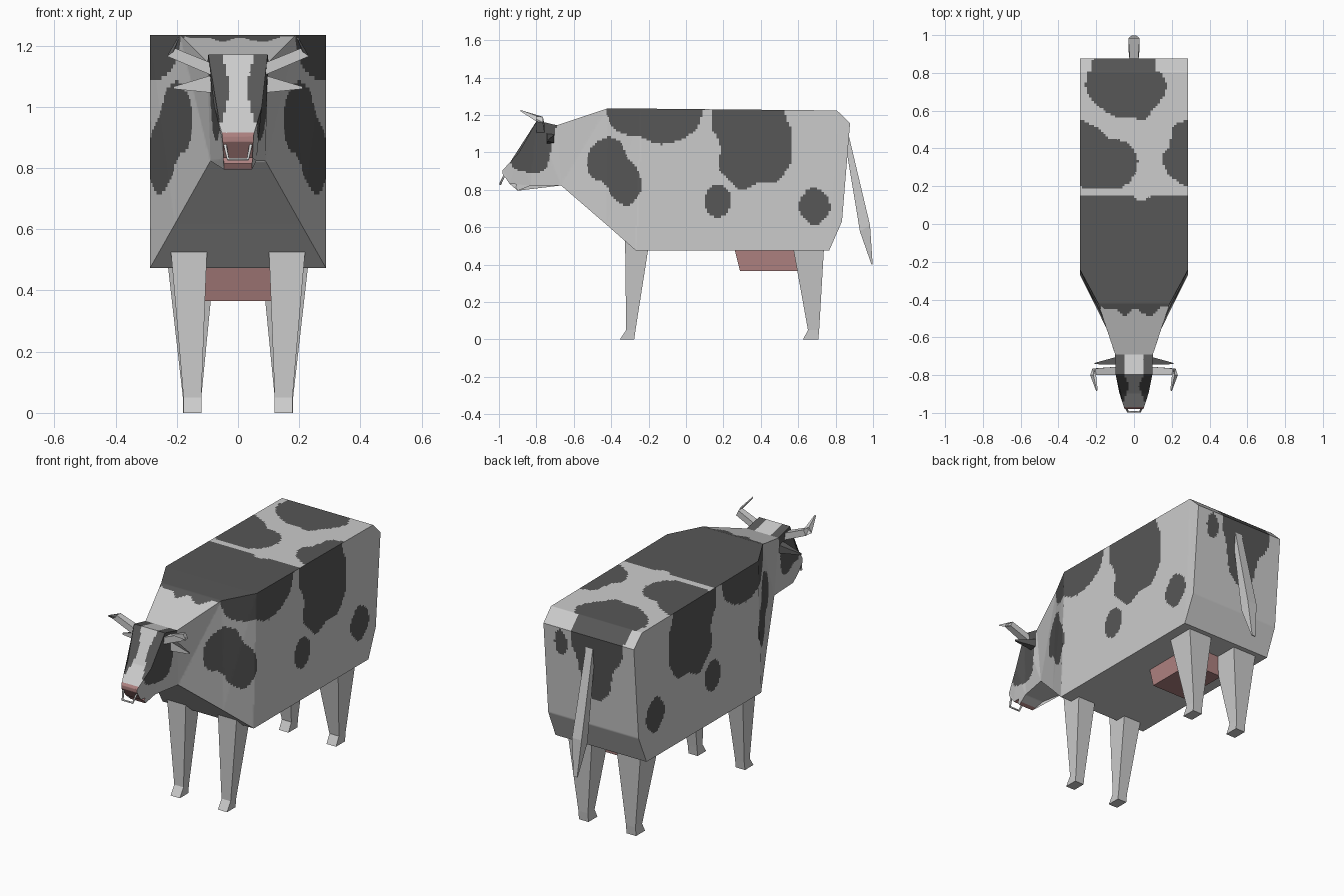
import bpy, bmesh, math
from mathutils import Vector

if "Cube" in bpy.data.objects:
    bpy.data.objects.remove(bpy.data.objects["Cube"])


def material(name, rgb):
    m = bpy.data.materials.new(name)
    m.diffuse_color = (*rgb, 1)
    m.use_nodes = True
    m.node_tree.nodes["Principled BSDF"].inputs["Base Color"].default_value = m.diffuse_color
    return m


WHITE = material("white_hide", (0.60, 0.60, 0.60))
BLACK = material("black_hide", (0.095, 0.095, 0.095))
PINK = material("pink_skin", (0.42, 0.22, 0.215))
SILVER = material("ring_metal", (0.72, 0.72, 0.72))


def finish(name, bm, mats, smooth=True):
    bmesh.ops.recalc_face_normals(bm, faces=bm.faces)
    me = bpy.data.meshes.new(name)
    bm.to_mesh(me)
    bm.free()
    ob = bpy.data.objects.new(name, me)
    bpy.context.collection.objects.link(ob)
    for m in mats:
        me.materials.append(m)
    if smooth:
        bpy.ops.object.select_all(action='DESELECT')
        ob.select_set(True)
        bpy.context.view_layer.objects.active = ob
        bpy.ops.object.shade_smooth_by_angle(angle=math.radians(46))
    return ob


def loft(rings, caps=(True, True)):
    """Skin a list of equal-length point rings."""
    bm = bmesh.new()
    vs = [[bm.verts.new(p) for p in r] for r in rings]
    n = len(rings[0])
    for a, b in zip(vs, vs[1:]):
        for i in range(n):
            j = (i + 1) % n
            bm.faces.new((a[i], a[j], b[j], b[i]))
    if caps[0]:
        bm.faces.new(vs[0])
    if caps[1]:
        bm.faces.new(vs[-1])
    return bm


def grid_cut(bm, step):
    """Slice the hide into a fine grid so patches can follow their outlines."""
    bmesh.ops.triangulate(bm, faces=bm.faces, ngon_method='EAR_CLIP')
    bmesh.ops.recalc_face_normals(bm, faces=bm.faces)
    for axis in range(3):
        cs = [v.co[axis] for v in bm.verts]
        lo, hi = min(cs), max(cs)
        no = Vector((0, 0, 0))
        no[axis] = 1
        k = math.floor(lo / step) + 1
        while k * step < hi:
            bmesh.ops.bisect_plane(bm, geom=bm.verts[:] + bm.edges[:] + bm.faces[:],
                                   dist=1e-5, plane_co=no * (k * step + 0.0003), plane_no=no)
            k += 1
    bm.normal_update()


def inside(poly, a, b):
    hit = False
    for (x1, y1), (x2, y2) in zip(poly, poly[1:] + poly[:1]):
        if (y1 > b) != (y2 > b) and a < (x2 - x1) * (b - y1) / (y2 - y1) + x1:
            hit = not hit
    return hit


def rounded(poly):
    """Round a patch outline by two passes of corner cutting."""
    for _ in range(2):
        out = []
        for (x1, y1), (x2, y2) in zip(poly, poly[1:] + poly[:1]):
            out += [(x1 * .8 + x2 * .2, y1 * .8 + y2 * .2), (x1 * .2 + x2 * .8, y1 * .2 + y2 * .8)]
        poly = out
    return poly


def oval(a, b, ra, rb):
    return [(a + ra * math.cos(t * math.pi / 8), b + rb * math.sin(t * math.pi / 8)) for t in range(16)]


# Hide patches seen from the side (y, z), top (x, y) and back (x, z)
SIDE = [rounded(p) for p in (
    [(-.51, 1.03), (-.42, 1.09), (-.35, 1.06), (-.32, .98), (-.25, .90), (-.23, .80),
     (-.305, .70), (-.39, .75), (-.43, .84), (-.51, .86), (-.535, .95)],
    [(-.43, 1.30), (-.43, 1.22), (-.395, 1.13), (-.30, 1.085), (-.245, 1.09), (-.145, 1.035),
     (-.02, 1.07), (.06, 1.12), (.095, 1.22), (.10, 1.30)],
    [(.14, 1.30), (.14, 1.22), (.13, 1.14), (.19, 1.04), (.17, .91), (.24, .84), (.295, .79),
     (.415, .85), (.485, .83), (.57, .95), (.567, 1.12), (.52, 1.22), (.50, 1.30)],
    [(.66, .825), (.755, .78), (.78, .69), (.70, .595), (.63, .645), (.59, .71)],
)] + [oval(.17, .74, .072, .088)]
TOP = [rounded(p) for p in (
    [(-.26, .74), (-.22, .90), (-.22, 1.0), (.115, 1.0), (.115, .90), (.13, .82), (.18, .74), (.155, .67),
     (.095, .60), (.05, .535), (-.02, .57), (-.085, .56), (-.18, .61), (-.25, .69)],
    [(-.4, .58), (-.25, .54), (-.18, .505), (-.14, .45), (-.03, .44), (.025, .34), (.005, .25),
     (-.075, .18), (-.18, .19), (-.4, .20)],
    [(.4, .60), (.28, .55), (.2, .52), (.19, .41), (.135, .36), (.18, .26), (.28, .195), (.4, .18)],
    [(-.4, .13), (-.2, .155), (0, .15), (.04, .11), (.1, .16), (.4, .145), (.4, -.42),
     (.14, -.43), (.09, -.50), (0, -.44), (-.05, -.50), (-.1, -.44), (-.4, -.45)],
)]
BACK = [rounded([(.115, 1.3), (-.22, 1.3), (-.22, 1.15), (-.2, 1.05), (-.14, .98), (-.12, .85),
                 (-.04, .77), (.05, .83), (.08, 1.0), (.12, 1.1)]), oval(.18, 1.07, .04, .075)]

# Body: (top y, z, half width), (bottom y, z, half width) stations from neck to rump
stations = [((-.69, 1.145, .10), (-.668, .823, .09)),
            ((-.42, 1.235, .19), (-.427, .615, .207)),
            ((-.24, 1.234, .287), (-.267, .474, .287)),
            ((.807, 1.224, .287), (.765, .474, .287)),
            ((.877, 1.155, .285), (.834, .631, .285))]
bm = loft([[(-tw, ty, tz), (tw, ty, tz), (bw, by, bz), (-bw, by, bz)]
           for (ty, tz, tw), (by, bz, bw) in stations])
grid_cut(bm, 0.0125)
for f in bm.faces:
    c, n = f.calc_center_median(), f.normal
    if n.y > .6:
        dark = any(inside(p, c.x, c.z) for p in BACK)
    elif n.z > .7:
        dark = any(inside(p, c.x, c.y) for p in TOP)
    else:
        dark = n.z > -.5 and abs(n.x) > .3 and any(inside(p, c.y, c.z) for p in SIDE)
    f.material_index = int(dark)
finish("body", bm, [WHITE, BLACK])

# Head: side profile (y, z, half width) with an open mouth
profile = [(-.69, 1.145, .10), (-.797, 1.17, .097), (-.893, 1.0, .078), (-.98, .905, .05),
           (-.98, .885, .05), (-.943, .832, .047), (-.885, .862, .052), (-.912, .815, .046),
           (-.9, .795, .046), (-.83, .823, .06), (-.668, .823, .09)]
bm = loft([[(s * w, y, z) for y, z, w in profile] for s in (-1, 1)])
grid_cut(bm, 0.01)
FACE = rounded([(-.95, .96), (-.91, .90), (-.85, .895), (-.78, .89), (-.735, .93), (-.715, 1.06),
                (-.69, 1.14), (-.69, 1.22), (-.83, 1.25), (-.95, 1.08)])
for f in bm.faces:
    c, n = f.calc_center_median(), f.normal
    if abs(n.x) < .6 and n.y < .5 and c.y < -.88 and c.z < .915:
        f.material_index = 2
    elif inside(FACE, c.y, c.z) and abs(c.x) > .025 + .25 * abs(c.z - 1.06):
        f.material_index = 1
finish("head", bm, [WHITE, BLACK, PINK])

# Nose ring
cu = bpy.data.curves.new("nose_ring", 'CURVE')
cu.dimensions = '3D'
cu.bevel_depth, cu.bevel_resolution, cu.use_fill_caps = .006, 0, True
sp = cu.splines.new('POLY')
sp.points.add(3)
for p, co in zip(sp.points, [(-.042, -.972, .875), (-.032, -.994, .829), (.032, -.994, .829), (.042, -.972, .875)]):
    p.co = (*co, 1)
cu.materials.append(SILVER)
bpy.context.collection.objects.link(bpy.data.objects.new("nose_ring", cu))


def box_ring(z, y0, y1, x0, x1):
    return [(x0, y0, z), (x1, y0, z), (x1, y1, z), (x0, y1, z)]


for s, side in ((1, "right"), (-1, "left")):
    # Legs with flared hooves: (z, front y, back y, inner x, outer x)
    for part, rings in (
            ("front_leg", [(.56, -.326, -.19, .10, .222), (.05, -.32, -.27, .12, .178), (0, -.353, -.277, .12, .178)]),
            ("rear_leg", [(.56, .56, .742, .07, .238), (.05, .652, .712, .12, .18), (0, .626, .707, .12, .18)])):
        bm = loft([box_ring(z, a, b, s * i, s * o) for z, a, b, i, o in rings])
        finish(f"{part}_{side}", bm, [WHITE], False)

    # Horn: square section tapering outward, then forward and up
    bm = loft([[(s * .08, -.80, 1.10), (s * .08, -.80, 1.14), (s * .08, -.755, 1.14), (s * .08, -.755, 1.10)],
               [(s * .232, -.80, 1.165), (s * .215, -.80, 1.195), (s * .205, -.765, 1.19), (s * .22, -.765, 1.16)],
               [(s * .20, -.885, 1.22), (s * .197, -.885, 1.227), (s * .192, -.88, 1.225), (s * .195, -.88, 1.218)]])
    finish(f"horn_{side}", bm, [WHITE], False)

    # Ear: flat spike, pale in front
    bm = loft([[(s * .08, -.745, 1.045), (s * .08, -.745, 1.105), (s * .08, -.70, 1.10), (s * .08, -.70, 1.05)],
               [(s * .21, -.742, 1.058), (s * .21, -.742, 1.066), (s * .21, -.736, 1.066), (s * .21, -.736, 1.058)]])
    bmesh.ops.recalc_face_normals(bm, faces=bm.faces)
    for f in bm.faces:
        f.material_index = 0 if f.normal.y < -.7 else 1
    finish(f"ear_{side}", bm, [WHITE, BLACK], False)

# Udder
bm = loft([box_ring(.52, .25, .61, -.11, .11), box_ring(.365, .289, .596, -.108, .108)])
finish("udder", bm, [PINK], False)

# Tail: widens downward, then ends in a tip (front y, z, back y, z, half width)
bm = loft([[(-w, a, za), (w, a, za), (w, b, zb), (-w, b, zb)] for a, za, b, zb, w in
           [(.85, 1.06, .868, 1.10, .022), (.93, .577, .984, .61, .03), (.992, .40, .998, .40, .012)]])
finish("tail", bm, [WHITE], False)
